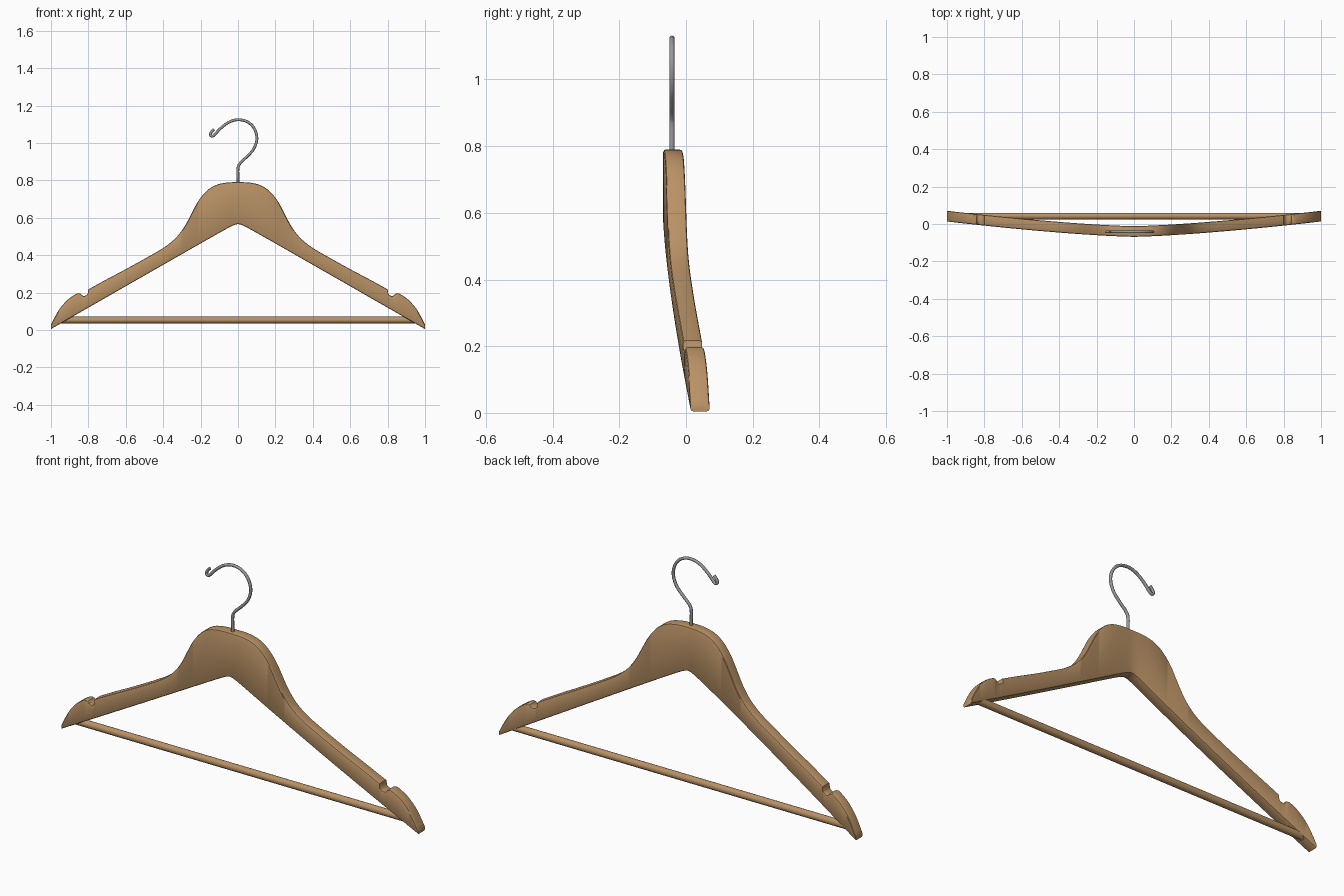
import bpy, bmesh, math
from mathutils import Vector

if "Cube" in bpy.data.objects:
    bpy.data.objects.remove(bpy.data.objects["Cube"])


def material(name, rgb):
    m = bpy.data.materials.new(name)
    m.diffuse_color = (*rgb, 1)
    m.use_nodes = True
    m.node_tree.nodes["Principled BSDF"].inputs["Base Color"].default_value = m.diffuse_color
    return m


wood = material("warm wood", (0.48, 0.285, 0.13))
steel = material("brushed steel", (0.32, 0.32, 0.33))


def finish(obj, name, mat, angle=35):
    obj.name = name
    obj.data.materials.clear()
    obj.data.materials.append(mat)
    bpy.ops.object.select_all(action='DESELECT')
    obj.select_set(True)
    bpy.context.view_layer.objects.active = obj
    bpy.ops.object.shade_smooth_by_angle(angle=math.radians(angle))


def spline(pts, steps):
    """Smooth curve through the points."""
    p = [Vector(q) for q in pts]
    p = [2 * p[0] - p[1]] + p + [2 * p[-1] - p[-2]]
    out = []
    for i in range(1, len(p) - 2):
        a, b, c, d = p[i - 1:i + 3]
        for k in range(steps):
            t = k / steps
            out.append(0.5 * (2 * b + (c - a) * t + (2 * a - 5 * b + 4 * c - d) * t * t
                              + (3 * b - a - 3 * c + d) * t ** 3))
    return out + [p[-2]]


def bow(x):
    """Depth of the bowed centre line."""
    return -0.040 + 0.082 * abs(x) ** 1.4


def underside(x):
    return 0.5775 - 0.5725 * math.sqrt(x * x + 0.0004)


# Shoulder outline: smooth crown and arm, strap notch, rounded tip
shoulder = spline([(0, .79), (.06, .788), (.12, .774), (.17, .741), (.215, .685), (.25, .62),
                   (.285, .555), (.33, .495), (.39, .445), (.47, .397), (.6, .325),
                   (.70, .272), (.80, .217)], 4)
notch = [Vector(q) for q in [(.802, .196), (.81, .186), (.822, .181), (.834, .184),
                             (.842, .194), (.855, .197)]]
tip = spline([(.87, .190), (.91, .162), (.95, .118), (.978, .072), (1.0, .028)], 3)
half = shoulder + notch + tip
columns = [Vector((-p.x, p.y)) for p in reversed(half[1:])] + half

# Wooden body: softened rectangular sections lofted along x
bm = bmesh.new()
T = 0.0285
rings = []
for p in columns:
    x, top = p
    bot, y = underside(x), bow(x)
    c = min(0.008, (top - bot) * 0.3)
    m = c * 0.3
    section = [(-T, bot + c), (-T, top - c), (-T + m, top - m), (-T + c, top),
               (T - c, top), (T - m, top - m), (T, top - c), (T, bot + c),
               (T - m, bot + m), (T - c, bot), (-T + c, bot), (-T + m, bot + m)]
    rings.append([bm.verts.new((x, y + dy, z)) for dy, z in section])
for a, b in zip(rings, rings[1:]):
    for i in range(12):
        j = (i + 1) % 12
        bm.faces.new((a[i], b[i], b[j], a[j]))
bm.faces.new(rings[0])
bm.faces.new(rings[-1][::-1])
bmesh.ops.recalc_face_normals(bm, faces=bm.faces)
mesh = bpy.data.meshes.new("body")
bm.to_mesh(mesh)
bm.free()
body = bpy.data.objects.new("body", mesh)
bpy.context.collection.objects.link(body)
finish(body, "wooden_body", wood)

# Trouser bar
bpy.ops.mesh.primitive_cylinder_add(vertices=20, radius=0.018, depth=1.9,
                                    location=(0, 0.042, 0.053),
                                    rotation=(0, math.pi / 2, 0))
finish(bpy.context.object, "trouser_bar", wood)

# Wire hook with a curled end
path = spline([(0, .75), (0, .81), (0, .865), (.012, .892), (.048, .927), (.084, .968),
               (.101, 1.022), (.088, 1.075), (.052, 1.112), (0, 1.124), (-.05, 1.110),
               (-.095, 1.076), (-.125, 1.044), (-.138, 1.036), (-.147, 1.044),
               (-.141, 1.060), (-.128, 1.074)], 5)
curve = bpy.data.curves.new("hook", 'CURVE')
curve.dimensions = '3D'
curve.bevel_depth = 0.0075
curve.bevel_resolution = 3
curve.use_fill_caps = True
wire = curve.splines.new('POLY')
wire.points.add(len(path) - 1)
for pt, q in zip(wire.points, path):
    pt.co = (q.x, -0.042, q.y, 1)
hook = bpy.data.objects.new("hook", curve)
bpy.context.collection.objects.link(hook)
bpy.ops.object.select_all(action='DESELECT')
hook.select_set(True)
bpy.context.view_layer.objects.active = hook
bpy.ops.object.convert(target='MESH')
finish(bpy.context.object, "wire_hook", steel, 50)
